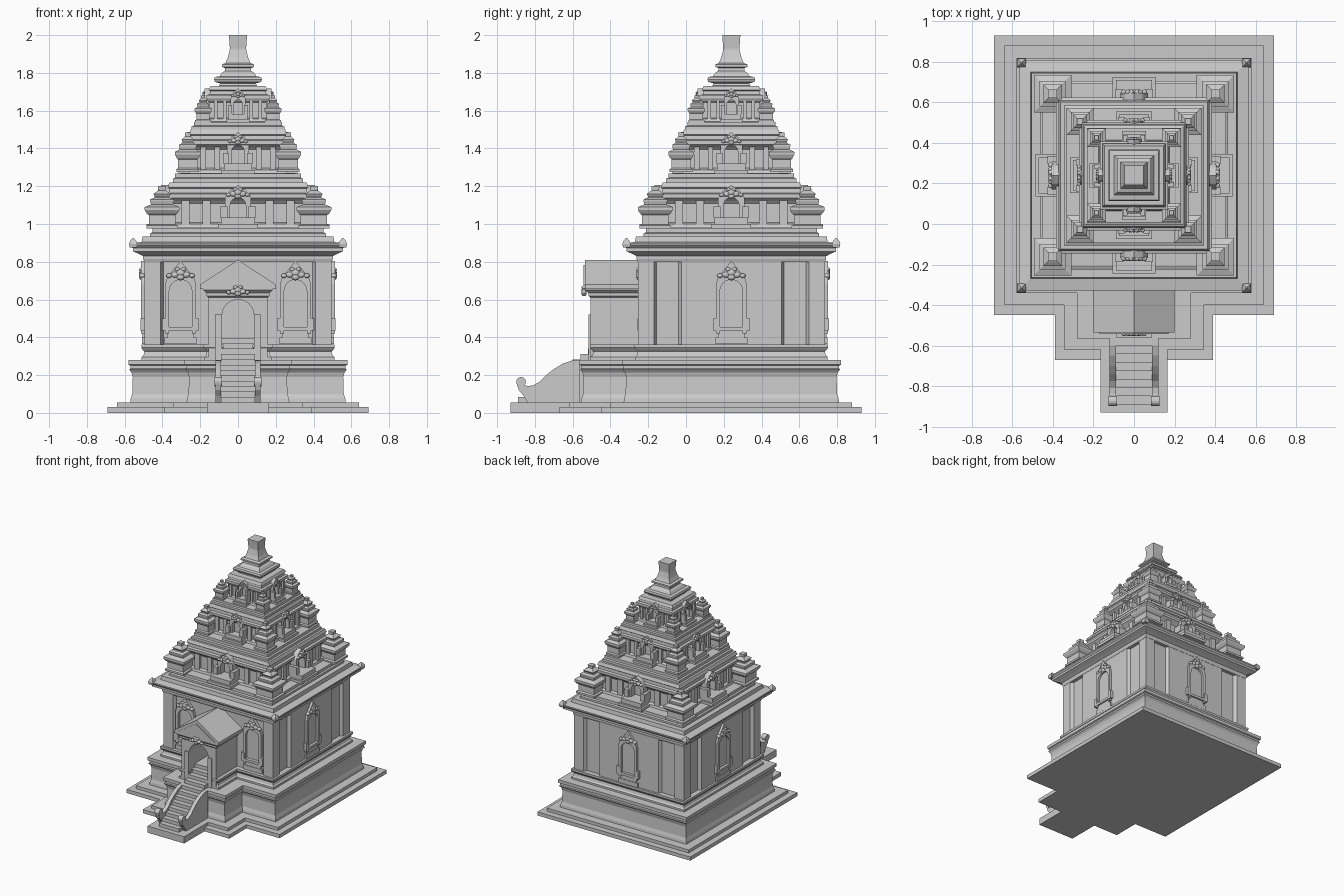
import bpy, bmesh
from math import pi, sin, cos
from mathutils import Matrix, Vector

if "Cube" in bpy.data.objects:
    bpy.data.objects.remove(bpy.data.objects["Cube"])

CY = 0.24                                   # tower axis
I = Matrix.Identity(4)

def side(k):                                # frame of the k-th face (0 = front)
    return Matrix.Translation((0, CY, 0)) @ Matrix.Rotation(k * pi / 2, 4, 'Z')

def finish(name, bm, M=I):
    bmesh.ops.recalc_face_normals(bm, faces=bm.faces)
    me = bpy.data.meshes.new(name)
    bm.to_mesh(me)
    bm.free()
    me.transform(M)
    ob = bpy.data.objects.new(name, me)
    bpy.context.collection.objects.link(ob)
    return ob

def loft(name, outline, profile, M=I):
    """Sweep a moulding profile (offset, z) round a closed outline with mitres."""
    bm = bmesh.new()
    P = [Vector(p) for p in outline]
    n = len(P)
    mitre = []
    for i in range(n):
        a, b = (P[i] - P[i - 1]).normalized(), (P[(i + 1) % n] - P[i]).normalized()
        na, nb = Vector((a.y, -a.x)), Vector((b.y, -b.x))
        mitre.append((na + nb) / (1 + na.dot(nb)))
    rings = [[bm.verts.new((*(p + m * o), z)) for p, m in zip(P, mitre)] for o, z in profile]
    for r, s in zip(rings, rings[1:]):
        for i in range(n):
            j = (i + 1) % n
            bm.faces.new((r[i], r[j], s[j], s[i]))
    bm.faces.new(rings[0][::-1])
    bm.faces.new(rings[-1])
    return finish(name, bm, M)

def square(name, profile, x=0, y=0, M=None):
    """Square stack: profile of (half width, z)."""
    o = [(x - 1, y - 1), (x + 1, y - 1), (x + 1, y + 1), (x - 1, y + 1)]
    return loft(name, o, [(h - 1, z) for h, z in profile], M or side(0))

def prism(name, pts, a, b, axis='y', M=I):
    bm = bmesh.new()
    at = (lambda p, t: (p[0], t, p[1])) if axis == 'y' else (lambda p, t: (t, p[0], p[1]))
    A = [bm.verts.new(at(p, a)) for p in pts]
    B = [bm.verts.new(at(p, b)) for p in pts]
    bm.faces.new(A)
    bm.faces.new(B[::-1])
    for i in range(len(pts)):
        j = (i + 1) % len(pts)
        bm.faces.new((A[i], A[j], B[j], B[i]))
    return finish(name, bm, M)

def box(name, x0, x1, y0, y1, z0, z1, M=I):
    return prism(name, [(x0, z0), (x1, z0), (x1, z1), (x0, z1)], y0, y1, 'y', M)

def arch(u, w, z0, spring, n=12):
    return [(u + w, z0)] + [(u + w * cos(pi * i / n), spring + w * sin(pi * i / n))
                            for i in range(n + 1)] + [(u - w, z0)]

def monster_mask(name, u, y, z, w, M=I):
    """Carved guardian face: head, cheeks, curls."""
    bm = bmesh.new()
    for dx, dz, r in ((0, .1, .38), (.4, -.05, .3), (-.4, -.05, .3), (.8, -.12, .22),
                      (-.8, -.12, .22), (.22, .32, .2), (-.22, .32, .2), (0, -.22, .3)):
        m = Matrix.Translation((u + dx * w, y, z + dz * w)) @ Matrix.Diagonal((r * w, .22 * w, r * w * .75, 1))
        bmesh.ops.create_uvsphere(bm, u_segments=10, v_segments=6, radius=1, matrix=m)
    for f in bm.faces:
        f.smooth = True
    finish(name, bm, M)

def tee(half, pw, py):                      # square plan with a porch projecting to the front
    b = CY - half
    return [(-half, b), (-pw, b), (-pw, py), (pw, py), (pw, b), (half, b),
            (half, CY + half), (-half, CY + half)]

# stepped ground slabs and plinth
loft("ground_slab", tee(.69, .39, -.67), [(0, 0), (0, .03)])
loft("second_slab", tee(.64, .345, -.62), [(0, .03), (0, .055)])
box("stair_pad", -.165, .165, -.93, -.6, 0, .055)
loft("plinth", tee(.56, .262, -.545),
     [(.01, .055), (.008, .075), (0, .10), (-.003, .19), (.004, .215), (.016, .23),
      (.01, .235), (.01, .25), (.02, .255), (.02, .28)])

# stairs running up through the doorway, with scrolled side rails
run, rise = .0413, .0285
steps = [(-.89, .05)]
for i in range(12):
    steps += [(-.89 + i * run, .055 + (i + 1) * rise), (-.89 + (i + 1) * run, .055 + (i + 1) * rise)]
prism("steps", steps + [(-.26, steps[-1][1]), (-.26, .05)], -.09, .09, 'x')
rail = [(-.56, .055), (-.56, .28), (-.60, .278), (-.65, .262), (-.70, .232), (-.74, .20), (-.775, .165),
        (-.81, .145), (-.84, .142), (-.86, .15), (-.897, .155), (-.885, .12), (-.86, .09), (-.84, .055)]
for s in (-1, 1):
    prism("stair_rail", rail, s * .09, s * .12, 'x')
    curl = [(-.873 + .025 * cos(t * pi / 8), .165 + .025 * sin(t * pi / 8)) for t in range(16)]
    prism("rail_scroll", curl, s * .085, s * .125, 'x')

# body base, walls with pilasters, main cornice
base = [(.51, .28), (.51, .295), (.50, .305), (.495, .325), (.505, .335), (.512, .345), (.512, .362)]
square("body_base", base)
wall = []
for k in range(4):
    half = [(-.495, -.495), (-.41, -.495), (-.395, -.47)]
    if k:
        half += [(-.28, -.47), (-.265, -.495)]
    for x, y in half + [(-x, y) for x, y in half[:0:-1]]:
        v = Matrix.Rotation(k * pi / 2, 2) @ Vector((x, y))
        wall.append((v.x, v.y))
loft("body_walls", wall, [(0, .36), (0, .815)], side(0))
square("main_cornice", [(.497, .80), (.502, .815), (.502, .83), (.525, .842), (.555, .855), (.555, .872),
                        (.568, .885), (.568, .895), (.51, .905), (.505, .935)])
for x in (-.555, .555):
    for y in (-.555, .555):
        square("corner_antefix", [(.018, .875), (.022, .895), (.016, .91), (.004, .925)], x, y)

# niches with ogee frame, sill and guardian mask
def niche(u, d, M):
    w = .082
    outer = [(u - w, .42), (u - w, .68), (u - .07, .72), (u - .04, .755), (u, .805),
             (u + .04, .755), (u + .07, .72), (u + w, .68), (u + w, .42)]
    prism("niche_frame", outer + arch(u, .06, .42, .645), -d - .018, -d + .03, 'y', M)
    for h, z0, z1, o in ((.085, .365, .40, .014), (.07, .40, .435, .01), (.098, .435, .455, .022)):
        box("niche_sill", u - h, u + h, -d - o, -d + .03, z0, z1, M)
    for s in (-1, 1):
        box("niche_post", u + s * .083 - .015, u + s * .083 + .015, -d - .022, -d + .03, .455, .50, M)
    monster_mask("niche_mask", u, -d - .012, .735, .075, M)

for k in (1, 2, 3):
    niche(0, .495, side(k))
for s in (-1, 1):
    niche(s * .304, .475, side(0))

# porch: arched doorway, base, eaves, gable
prism("porch_walls", [(-.155, .28), (-.155, .63), (.155, .63), (.155, .28)] + arch(0, .085, .28, .515),
      -.505, -.235)
for s in (-1, 1):
    o = [(s * .13 - .04, -.495), (s * .13 + .04, -.495), (s * .13 + .04, -.22), (s * .13 - .04, -.22)]
    loft("porch_base", o, [(.01, .28), (.01, .295), (0, .305), (-.005, .325), (.012, .345), (.012, .362)])
    box("door_jamb", s * .103 - .018, s * .103 + .018, -.515, -.48, .28, .52)
o = [(-.155, -.505), (.155, -.505), (.155, -.22), (-.155, -.22)]
loft("porch_eaves", o, [(0, .61), (.012, .62), (.012, .635), (.028, .65), (.028, .66)])
prism("porch_roof", [(-.20, .655), (.20, .655), (.20, .68), (0, .81), (-.20, .68)], -.535, -.23)
prism("porch_pediment", [(-.17, .675), (.17, .675), (0, .782)], -.542, -.50)
monster_mask("porch_mask", 0, -.54, .645, .062)

# corner turret, profile in fractions of half width and height
TURRET = [(.95, 0), (.95, .07), (.8, .10), (.8, .32), (.92, .36), (1.05, .44), (1.05, .51), (.8, .55),
          (.66, .57), (.72, .65), (.72, .69), (.48, .73), (.44, .76), (.52, .82), (.34, .87), (.22, .9), (.24, 1)]

# three diminishing roof tiers
TIERS = [  # z0, z1, base, wall, cornice, turret centre, turret half, turret z0, z1, dormer half, reach
    (.93, 1.22, .465, .355, .385, .402, .088, .975, 1.20, .105, .485),
    (1.22, 1.50, .345, .235, .272, .266, .064, 1.275, 1.485, .088, .315),
    (1.50, 1.73, .245, .150, .168, .185, .044, 1.54, 1.68, .06, .220)]
for n, (z0, z1, b, w, c, tc, th, t0, t1, dw, reach) in enumerate(TIERS):
    H = z1 - z0
    Z = lambda f: z0 + f * H
    square("tier_%d" % (n + 1),
           [(b, z0), (b, Z(.07)), (b - .012, Z(.09)), (b - .012, Z(.17)), (w + .025, Z(.18)), (w + .02, Z(.24)),
            (w, Z(.27)), (w, Z(.62)), (w + .01, Z(.66)), (c, Z(.72)), (c, Z(.79)), (c - .018, Z(.81)),
            (c - .02, Z(.89)), (c - .012, Z(.91)), (c - .022, Z(1))])
    for x in (-tc, tc):
        for y in (-tc, tc):
            square("tier_turret", [(h * th, t0 + f * (t1 - t0)) for h, f in TURRET], x, y)
    for k in range(4):
        M = side(k)
        # dormer: sill, side posts, arched frame, mask
        box("dormer_sill", -dw, dw, -reach, -w, Z(.16), Z(.24), M)
        box("dormer_step", -dw * .85, dw * .85, -reach + .015, -w, Z(.24), Z(.36), M)
        f = w + .4 * (reach - w)
        for s in (-1, 1):
            box("dormer_post", s * dw * .72 - .18 * dw, s * dw * .72 + .18 * dw, -f - .02, -w + .02,
                Z(.36), Z(.56), M)
            # wall pilasters
            for q, hw in ((.47, .06), (.78, .06)):
                box("tier_pilaster", s * w * q - hw * w, s * w * q + hw * w, -w - .018, -w + .02,
                    Z(.2), Z(.67), M)
        q = dw * .66
        outer = [(-q, Z(.36)), (-q, Z(.72)), (-q * .6, Z(.86)), (0, Z(.95)), (q * .6, Z(.86)),
                 (q, Z(.72)), (q, Z(.36))]
        prism("dormer_frame", outer + arch(0, q * .6, Z(.36), Z(.58), 8), -f, -w + .02, 'y', M)
        monster_mask("dormer_mask", 0, -f - .003, Z(.80), dw * .6, M)

# crowning spire
square("spire", [(.145, 1.725), (.10, 1.732), (.095, 1.745), (.122, 1.752), (.127, 1.765), (.122, 1.778),
                 (.098, 1.782), (.085, 1.80), (.07, 1.81), (.068, 1.825), (.085, 1.832), (.085, 1.845),
                 (.066, 1.852), (.054, 1.88), (.044, 1.92), (.043, 1.93), (.048, 2.0)])
